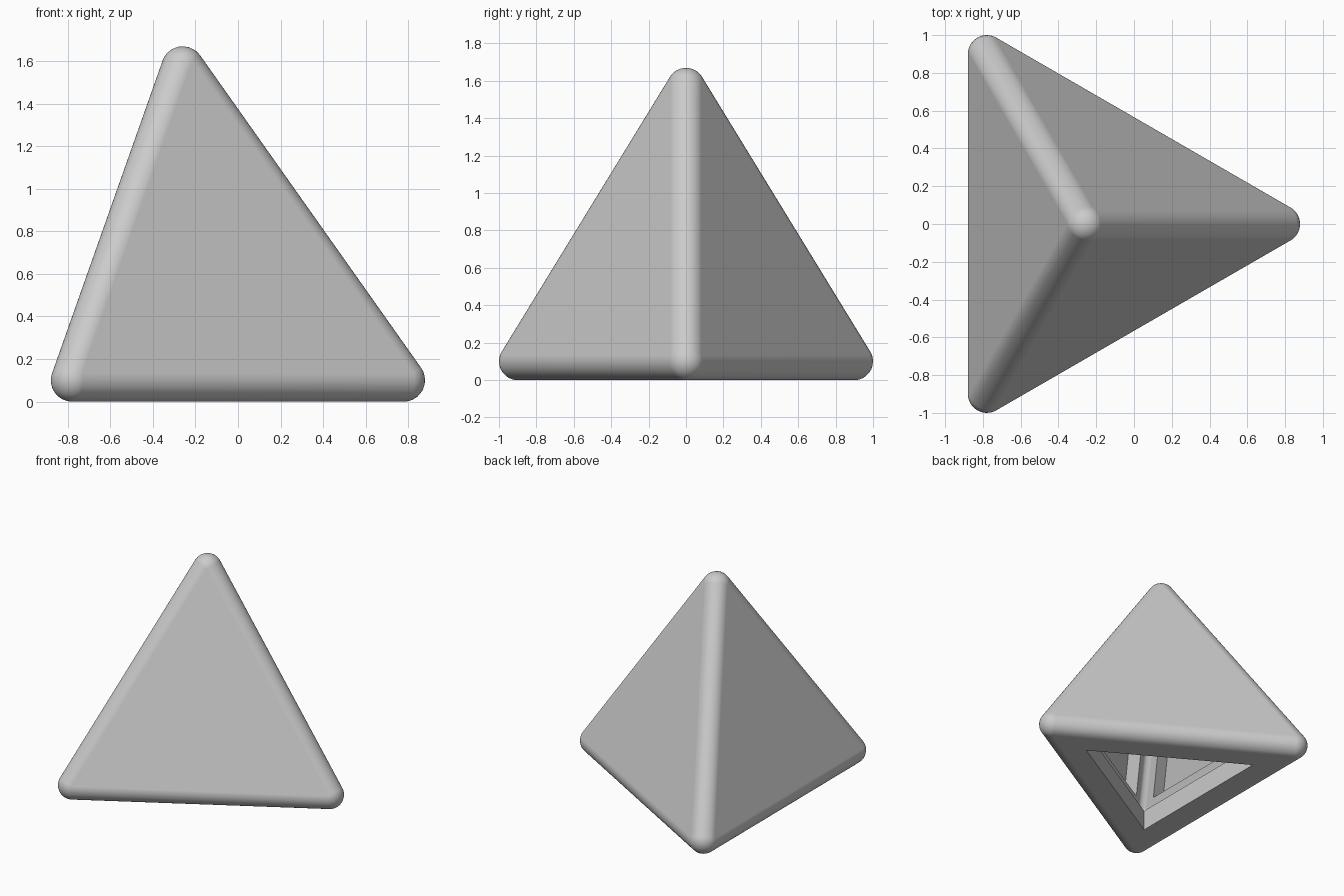
import bpy, bmesh, math
from mathutils import Vector

if "Cube" in bpy.data.objects:
    bpy.data.objects.remove(bpy.data.objects["Cube"])

EDGE, ROUND = 1.8, 0.1                      # strut axis length, edge rounding
INR = EDGE / math.sqrt(24)                  # inradius of the axis tetrahedron
CENTRE = Vector((-EDGE * math.sqrt(3) / 12, 0, INR + ROUND))

# unit directions from the centre to the four corners; face normals are opposite
s, c = math.sqrt(8) / 3, 1 / 3
CORNERS = [Vector((0, 0, 1))] + [
    Vector((s * math.cos(a), s * math.sin(a), -c))
    for a in (0, math.tau / 3, -math.tau / 3)]
NORMALS = [-d for d in CORNERS]


def mesh_object(name, bm):
    bmesh.ops.recalc_face_normals(bm, faces=bm.faces)
    me = bpy.data.meshes.new(name)
    bm.to_mesh(me)
    bm.free()
    ob = bpy.data.objects.new(name, me)
    bpy.context.collection.objects.link(ob)
    return ob


def rounded_tetra(name, face_dist, radius, n):
    """Tetrahedron with faces at face_dist from the centre and round edges."""
    bm = bmesh.new()
    for k, corner in enumerate(CORNERS):
        a, b, d = [NORMALS[i] for i in range(4) if i != k]
        core = CENTRE + corner * (face_dist - radius) * 3
        for i in range(n + 1):
            for j in range(n + 1 - i):
                u, v = i / n, j / n
                w = 1 - u - v
                t = [math.sin(x * math.pi / 2 * 1.0) if x else 0 for x in (u, v, w)]
                out = (a * t[0] + b * t[1] + d * t[2]).normalized()
                bm.verts.new(core + out * radius)
    res = bmesh.ops.convex_hull(bm, input=bm.verts)
    junk = {g for g in res["geom_interior"] + res["geom_unused"]
            if isinstance(g, bmesh.types.BMVert)}
    bmesh.ops.delete(bm, geom=list(junk), context="VERTS")
    return mesh_object(name, bm)


def face_prism(name, k, size, near, far):
    """Triangular prism along face normal k."""
    bm = bmesh.new()
    n = NORMALS[k]
    rings = []
    for dist in (near, far):
        ring = []
        for i in range(4):
            if i != k:
                flat = (CORNERS[i] - n * CORNERS[i].dot(n)).normalized()
                ring.append(bm.verts.new(CENTRE + n * dist + flat * size))
        rings.append(ring)
    lo, hi = rings
    bm.faces.new(lo)
    bm.faces.new(hi)
    for i in range(3):
        j = (i + 1) % 3
        bm.faces.new((lo[i], lo[j], hi[j], hi[i]))
    return mesh_object(name, bm)


# hollow shell with rounded edges
outer = INR + ROUND
inner = outer - 0.16
shell = rounded_tetra("shell", outer, ROUND, 16)

# cavity, bottom opening and shallow inner recesses
cutters = [rounded_tetra("cavity_cutter", inner, 0.04, 6),
           face_prism("opening_cutter", 0, 0.717, inner - 0.03, outer + 0.1)]
cutters += [face_prism("recess_cutter", k, 0.65, inner - 0.03, outer - 0.06)
            for k in (1, 2, 3)]

bpy.context.view_layer.objects.active = shell
shell.select_set(True)
for cut in cutters:
    cut.hide_render = True
    mod = shell.modifiers.new("cut", "BOOLEAN")
    mod.operation, mod.solver, mod.object = "DIFFERENCE", "EXACT", cut
    bpy.ops.object.modifier_apply(modifier=mod.name)
    bpy.data.objects.remove(cut)

bpy.ops.object.shade_smooth_by_angle(angle=math.radians(30))
weighted = shell.modifiers.new("weighted_normals", "WEIGHTED_NORMAL")
weighted.keep_sharp = True

# plain grey
grey = bpy.data.materials.new("grey")
grey.diffuse_color = (0.6, 0.6, 0.6, 1)
grey.use_nodes = True
grey.node_tree.nodes["Principled BSDF"].inputs["Base Color"].default_value = grey.diffuse_color
shell.data.materials.clear()
shell.data.materials.append(grey)
